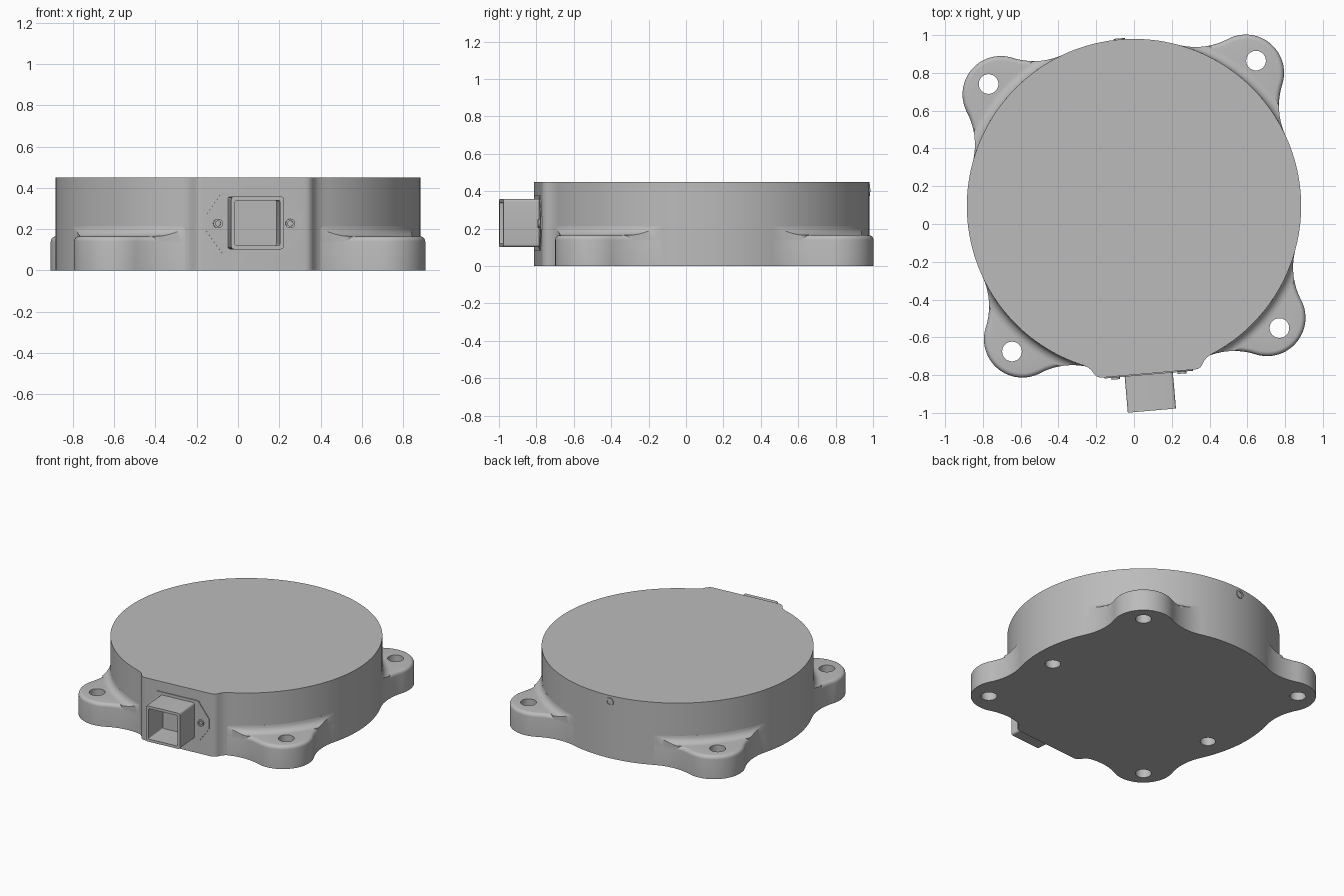
import bpy, bmesh, math
from math import sin, cos, radians, pi
from mathutils import Matrix, Vector

if "Cube" in bpy.data.objects:
    bpy.data.objects.remove(bpy.data.objects["Cube"])

# The whole part is turned 5 degrees and the drum axis sits at y = 0.095
PLACE = Matrix.Translation((0, 0.095, 0)) @ Matrix.Rotation(radians(5), 4, 'Z')
R, H = 0.885, 0.45                     # drum radius and height
LOBE_D, LOBE_R, FIL = 0.92, 0.203, 0.371   # ear lobe and blending arcs
TAN = radians(25)                      # where the blend meets the drum
D = R + FIL
EAR_H = 0.165

grey = bpy.data.materials.new("housing_grey")
grey.diffuse_color = (0.5, 0.5, 0.5, 1)
grey.use_nodes = True
grey.node_tree.nodes["Principled BSDF"].inputs["Base Color"].default_value = grey.diffuse_color


def finish(name, bm, mat=Matrix.Identity(4)):
    bmesh.ops.recalc_face_normals(bm, faces=bm.faces)
    bm.transform(PLACE @ mat)
    me = bpy.data.meshes.new(name)
    bm.to_mesh(me)
    bm.free()
    me.materials.append(grey)
    ob = bpy.data.objects.new(name, me)
    bpy.context.collection.objects.link(ob)
    return ob


def loft(name, loops, mat=Matrix.Identity(4)):
    """Skin a stack of closed loops and cap both ends."""
    bm = bmesh.new()
    rows = [[bm.verts.new(p) for p in lp] for lp in loops]
    n = len(rows[0])
    for a, b in zip(rows, rows[1:]):
        for i in range(n):
            j = (i + 1) % n
            bm.faces.new((a[i], a[j], b[j], b[i]))
    bm.faces.new(rows[0][::-1])
    bm.faces.new(rows[-1])
    return finish(name, bm, mat)


def arc(cx, cy, r, a0, a1, n):
    return [(cx + r * cos(a0 + (a1 - a0) * i / n), cy + r * sin(a0 + (a1 - a0) * i / n))
            for i in range(n + 1)]


def circle(r, n=40):
    return arc(0, 0, r, 0, 2 * pi * (n - 1) / n, n - 1)


def at_z(pts, z, x=0, y=0):
    return [(px + x, py + y, z) for px, py in pts]


def at_y(pts, y, x=0, z=0):
    return [(px + x, y, pz + z) for px, pz in pts]


def activate(ob):
    bpy.ops.object.select_all(action='DESELECT')
    ob.select_set(True)
    bpy.context.view_layer.objects.active = ob


def cut(target, cutter):
    m = target.modifiers.new("hole", 'BOOLEAN')
    m.operation, m.solver, m.object = 'DIFFERENCE', 'EXACT', cutter
    activate(target)
    bpy.ops.object.modifier_apply(modifier=m.name)
    bpy.data.objects.remove(cutter)


# Drum with a flat connector pad on the front
half = [(-0.34, -0.817), (-0.316, -0.831), (-0.301, -0.845), (-0.288, -0.866),
        (-0.276, -0.881), (-0.262, -0.888), (-0.245, -0.89)]
alpha = math.asin(0.34 / R)
outline = arc(0, 0, R, -pi / 2 + alpha, 1.5 * pi - alpha, 160)[1:-1]
outline += half + [(-x, y) for x, y in reversed(half)]
drum = loft("drum_housing", [at_z(outline, 0), at_z(outline, H)])

# Two blind locating holes in the underside
for sx in (-1, 1):
    cut(drum, loft("hole_cutter", [at_z(circle(0.05), z, sx * 0.713, -0.12)
                                   for z in (-0.05, 0.1)]))


# Mounting ears: round lobe blended into the drum, outline can be offset inward
def ear_outline(o):
    cx, cy = D * cos(TAN), D * sin(TAN)
    t = math.atan2(cy, cx - LOBE_D)
    up = arc(cx, cy, FIL + o, t + pi, TAN + pi, 16)
    lobe = arc(LOBE_D, 0, LOBE_R - o, -t, t, 32)
    low = [(x, -y) for x, y in reversed(up)]
    return low[:-1] + lobe + up[1:]


def ear_edge(phi):
    """Distance from the drum axis to the blending arc at this angle."""
    d = TAN - abs(phi)
    return D * cos(d) - math.sqrt(max(0, FIL ** 2 - (D * sin(d)) ** 2))


B, RHO = 0.025, 0.05                   # ear edge rounding, drum fillet radius
for k, label in enumerate(("back_right", "back_left", "front_left", "front_right")):
    turn = Matrix.Rotation(radians(45 + 90 * k), 4, 'Z')
    loops = [at_z(ear_outline(0), 0)]
    for i in range(6):
        a = i / 5 * pi / 2
        loops.append(at_z(ear_outline(B * (1 - cos(a))), EAR_H - B + B * sin(a)))
    ear = loft("mounting_ear_" + label, loops, turn)
    cut(ear, loft("hole_cutter", [at_z(circle(0.052), z, 1.005) for z in (-0.1, 0.3)], turn))

    # Concave fillet between ear top and drum wall
    bm = bmesh.new()
    rows = []
    for i in range(61):
        phi = TAN * (i / 30 - 1)
        rmax = min(R + RHO, ear_edge(phi))
        row = [(R - 0.01, EAR_H + RHO)]
        for j in range(9):
            r = R + (rmax - R) * (j / 8) ** 1.5
            g = RHO - (r - R)
            row.append((r, EAR_H + RHO - math.sqrt(max(0, RHO ** 2 - g ** 2))))
        row.append((rmax, EAR_H - B - 0.01))
        rows.append([bm.verts.new((r * cos(phi), r * sin(phi), z)) for r, z in row])
    for a, b in zip(rows, rows[1:]):
        for j in range(len(a) - 1):
            bm.faces.new((a[j], b[j], b[j + 1], a[j + 1]))
    # outward direction is fixed by hand because the strip is open
    fillet = finish("ear_fillet_" + label, bm, turn)
    me = fillet.data
    if sum(p.normal.z * p.area for p in me.polygons) < 0:
        me.flip_normals()

# Connector flange: thin pointed plate on the pad
CZ = 0.23
hexagon = [(0.236, -0.035), (0.236, 0.035), (0.155, 0.148),
           (-0.155, 0.148), (-0.236, 0.035), (-0.236, -0.035),
           (-0.155, -0.148), (0.155, -0.148)]
loft("connector_flange", [at_y(hexagon, y, 0, CZ) for y in (-0.88, -0.896)])


# Connector shell: open square tube
def rounded_square(h, r, n=5):
    pts = []
    for q, (sx, sy) in enumerate(((1, 1), (-1, 1), (-1, -1), (1, -1))):
        pts += arc(sx * (h - r), sy * (h - r), r, q * pi / 2, (q + 1) * pi / 2, n)
    return pts


outer, inner = rounded_square(0.128, 0.014), rounded_square(0.109, 0.008)
loft("connector_shell", [at_y(outer, -0.88, 0, CZ), at_y(outer, -1.087, 0, CZ),
                         at_y(inner, -1.087, 0, CZ), at_y(inner, -0.898, 0, CZ)])


# Small socket screws: two on the flange, one plug high on the back wall
def screw(name, r, x, z, y0, y1, y2):
    big, small = circle(r, 24), circle(r * 0.55, 24)
    loft(name, [at_y(big, y0, x, z), at_y(big, y1, x, z),
                at_y(small, y1, x, z), at_y(small, y2, x, z)])


for sx, side in ((-1, "left"), (1, "right")):
    screw("flange_screw_" + side, 0.023, sx * 0.176, CZ - 0.003, -0.88, -0.906, -0.897)
screw("back_plug", 0.03, 0, 0.405, 0.86, 0.891, 0.886)

# Smooth curved walls, keep the edges crisp
for ob in list(bpy.context.collection.objects):
    activate(ob)
    bpy.ops.object.shade_smooth_by_angle(angle=radians(30))
